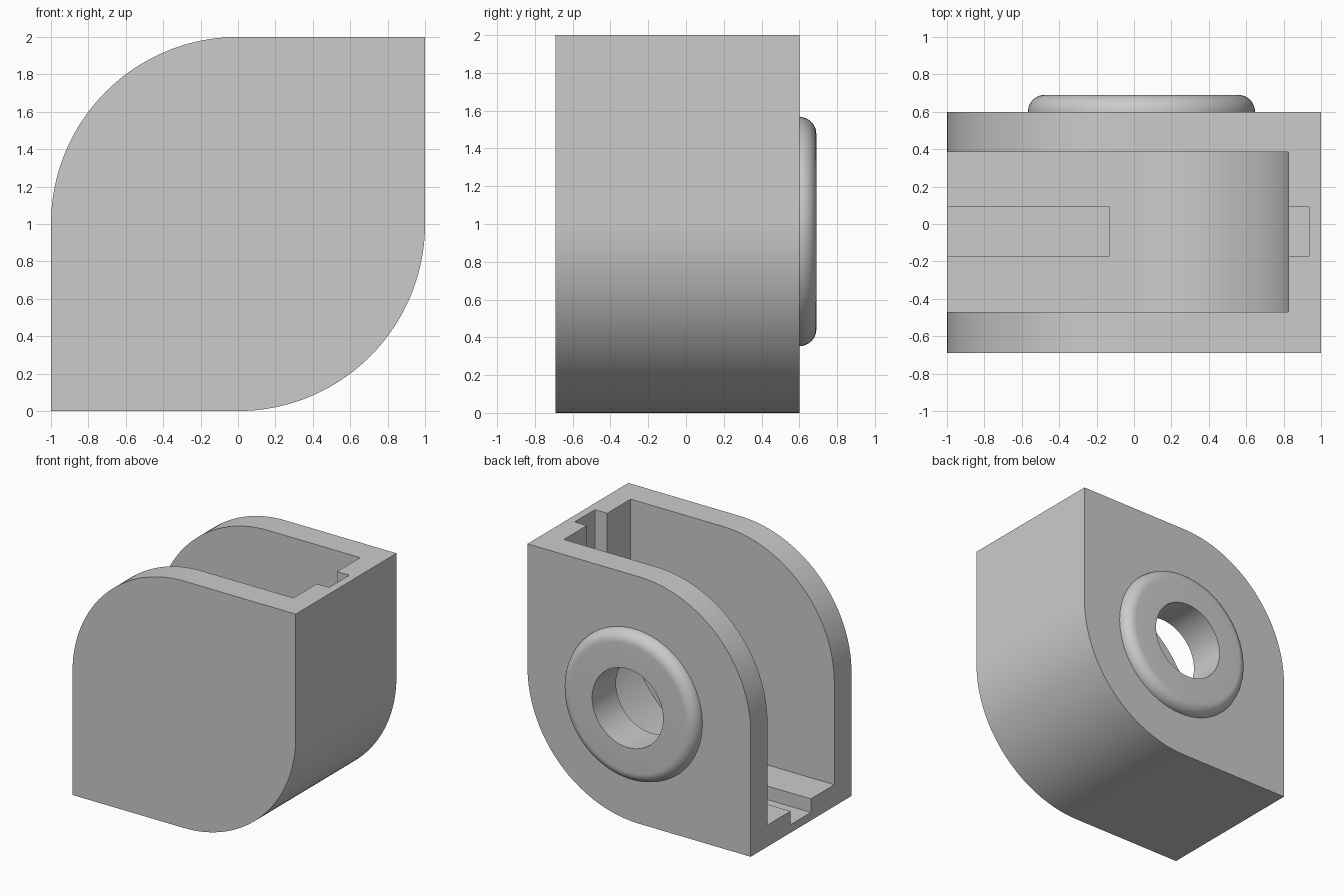
import bpy, bmesh
from math import sin, cos, pi, radians
from mathutils import Matrix, Vector

if "Cube" in bpy.data.objects:
    bpy.data.objects.remove(bpy.data.objects["Cube"])

grey = bpy.data.materials.new("plain grey")
grey.use_nodes = True
colour = (0.6, 0.6, 0.6, 1)
grey.diffuse_color = colour
grey.node_tree.nodes["Principled BSDF"].inputs["Base Color"].default_value = colour


def arc(cx, cz, r, start, end, steps=40):
    return [(cx + r * cos(start + (end - start) * i / steps),
             cz + r * sin(start + (end - start) * i / steps)) for i in range(steps + 1)]


def finish(bm, name):
    bmesh.ops.recalc_face_normals(bm, faces=bm.faces)
    mesh = bpy.data.meshes.new(name)
    bm.to_mesh(mesh)
    bm.free()
    mesh.materials.append(grey)
    obj = bpy.data.objects.new(name, mesh)
    bpy.context.scene.collection.objects.link(obj)
    return obj


def prism(name, outline, y0, y1):
    """Extrude an x-z outline along y."""
    bm = bmesh.new()
    face = bm.faces.new([bm.verts.new((x, y0, z)) for x, z in outline])
    out = bmesh.ops.extrude_face_region(bm, geom=[face])
    moved = [v for v in out["geom"] if isinstance(v, bmesh.types.BMVert)]
    bmesh.ops.translate(bm, verts=moved, vec=(0, y1 - y0, 0))
    return finish(bm, name)


def box(x0, x1, z0, z1):
    return [(x0, z0), (x1, z0), (x1, z1), (x0, z1)]


def select_only(obj):
    bpy.ops.object.select_all(action='DESELECT')
    obj.select_set(True)
    bpy.context.view_layer.objects.active = obj


def cut(target, cutter):
    cutter.hide_render = True
    select_only(target)
    mod = target.modifiers.new("cut", 'BOOLEAN')
    mod.operation = 'DIFFERENCE'
    mod.solver = 'EXACT'
    mod.object = cutter
    bpy.ops.object.modifier_apply(modifier=mod.name)
    bpy.data.objects.remove(cutter)


# Housing: square block with two opposite corners fully rounded
outline = [(-1, 0)] + arc(0, 1, 1, -pi / 2, 0) + [(1, 2)] + arc(0, 1, 1, pi / 2, pi)
housing = prism("housing", outline, -0.69, 0.6)

# Cavity open at the top and the right-hand side
cavity = [(-1.3, 0.175)] + arc(0, 1, 0.825, -pi / 2, 0) + [(0.825, 2.3), (-1.3, 2.3)]
cut(housing, prism("cavity_cutter", cavity, -0.47, 0.385))

# Key slots in the floor and in the end wall
cut(housing, prism("floor_slot_cutter", box(-1.3, -0.13, 0.065, 0.3), -0.17, 0.09))
cut(housing, prism("wall_slot_cutter", box(0.7, 0.935, 1.13, 2.3), -0.17, 0.09))

# Shaft hole through the back wall only
cx, cz, hole, rim = 0.04, 0.96, 0.318, 0.607
cut(housing, prism("hole_cutter", arc(cx, cz, hole, 0, 2 * pi, 80)[:-1], 0.2, 0.9))

# Raised collar with a rounded outer edge
fillet = 0.09
profile = [(hole, 0.6), (hole, 0.69)] + arc(rim - fillet, 0.6, fillet, pi / 2, 0, 10)
bm = bmesh.new()
verts = [bm.verts.new((cx + r, y, cz)) for r, y in profile]
edges = [bm.edges.new(pair) for pair in zip(verts, verts[1:])]
bmesh.ops.spin(bm, geom=verts + edges, cent=(cx, 0, cz), axis=(0, 1, 0),
               angle=2 * pi, steps=80, use_duplicate=False)
bmesh.ops.remove_doubles(bm, verts=bm.verts, dist=0.0005)
collar = finish(bm, "collar")
# Make sure the open collar shell faces outward
flat = max(collar.data.polygons, key=lambda p: p.center.y)
if flat.normal.y < 0:
    collar.data.flip_normals()

for obj in (housing, collar):
    select_only(obj)
    bpy.ops.object.shade_smooth_by_angle(angle=radians(30))
